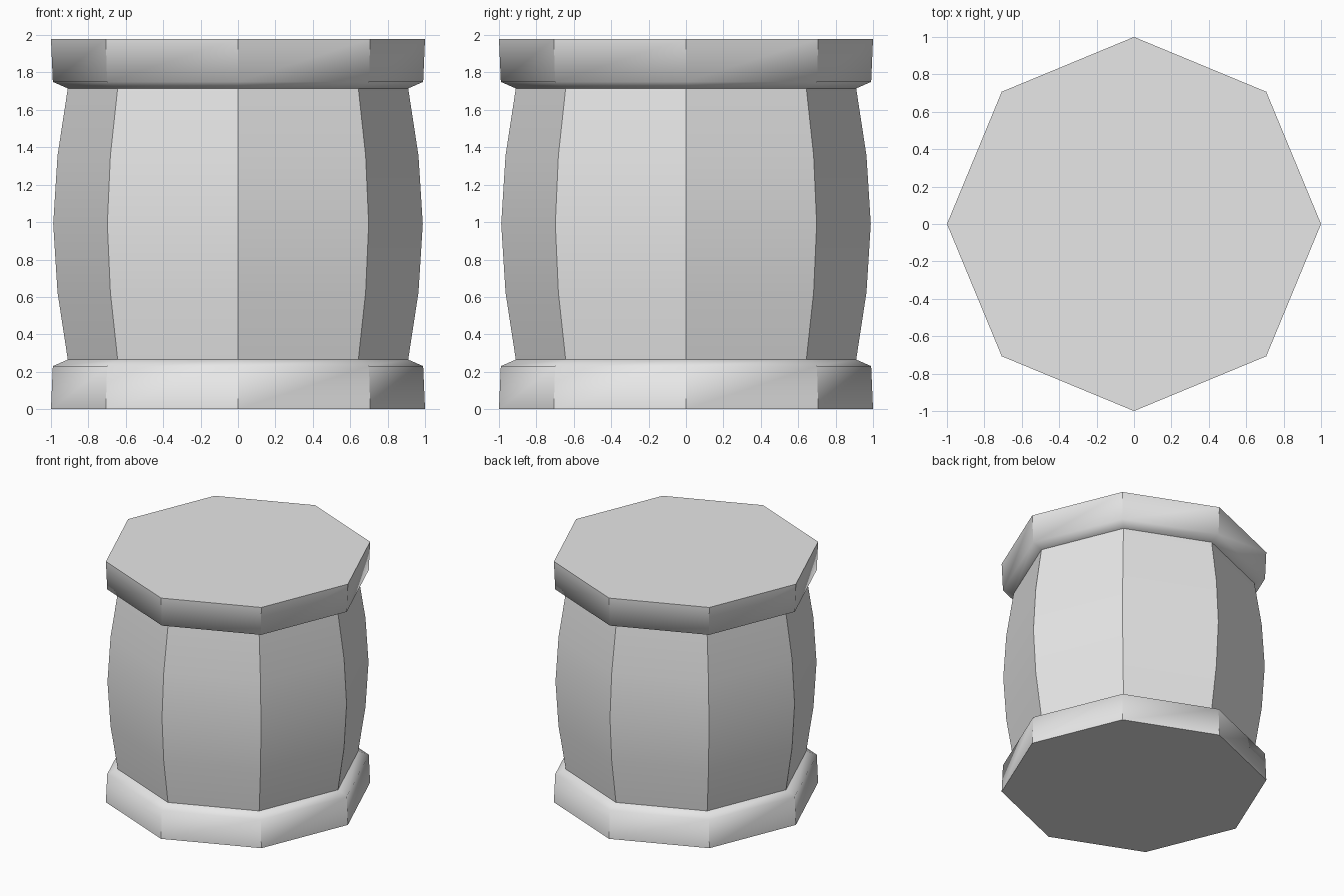
import bpy, bmesh
from math import cos, sin, pi

cube = bpy.data.objects.get("Cube")
if cube:
    bpy.data.objects.remove(cube, do_unlink=True)

SIDES = 8
HEIGHT = 1.98
BEVEL_TOP = 0.265

grey = bpy.data.materials.new("light grey")
grey.use_nodes = True
colour = (0.8, 0.8, 0.8, 1)
grey.diffuse_color = colour
grey.node_tree.nodes["Principled BSDF"].inputs["Base Color"].default_value = colour


def octagon_shell(name, profile, cap=None, soft_span=None):
    """Turn a (radius, z) profile, keeping corner edges crisp except on soft_span."""
    bm = bmesh.new()
    rings = [[bm.verts.new((r * cos(2 * pi * i / SIDES), r * sin(2 * pi * i / SIDES), z))
              for i in range(SIDES)] for r, z in profile]
    for low, high in zip(rings, rings[1:]):
        for i in range(SIDES):
            j = (i + 1) % SIDES
            bm.faces.new((low[i], low[j], high[j], high[i])).smooth = True
    # Corner edges
    for level in range(len(rings) - 1):
        if level == soft_span:
            continue
        for i in range(SIDES):
            bm.edges.get((rings[level][i], rings[level + 1][i])).smooth = False
    # Flat end
    if cap is not None:
        ring = rings[cap]
        bm.faces.new(ring if cap else ring[::-1])
        for i in range(SIDES):
            bm.edges.get((ring[i], ring[(i + 1) % SIDES])).smooth = False
    mesh = bpy.data.meshes.new(name)
    bm.normal_update()
    bm.to_mesh(mesh)
    bm.free()
    mesh.materials.append(grey)
    obj = bpy.data.objects.new(name, mesh)
    bpy.context.collection.objects.link(obj)
    return obj


def mirrored(profile):
    return [(r, HEIGHT - z) for r, z in reversed(profile)]


# Bands with a bevelled inner lip, closed on the outer end
band = [(1.0, 0), (0.99, 0.23), (0.91, BEVEL_TOP)]
octagon_shell("lower_band", band, cap=0, soft_span=1)
octagon_shell("upper_band", mirrored(band), cap=-1, soft_span=0)

# Bulging body between the bands
half = [(0.91, BEVEL_TOP), (0.965, 0.625)]
octagon_shell("barrel_body", half + [(0.988, HEIGHT / 2)] + mirrored(half))
